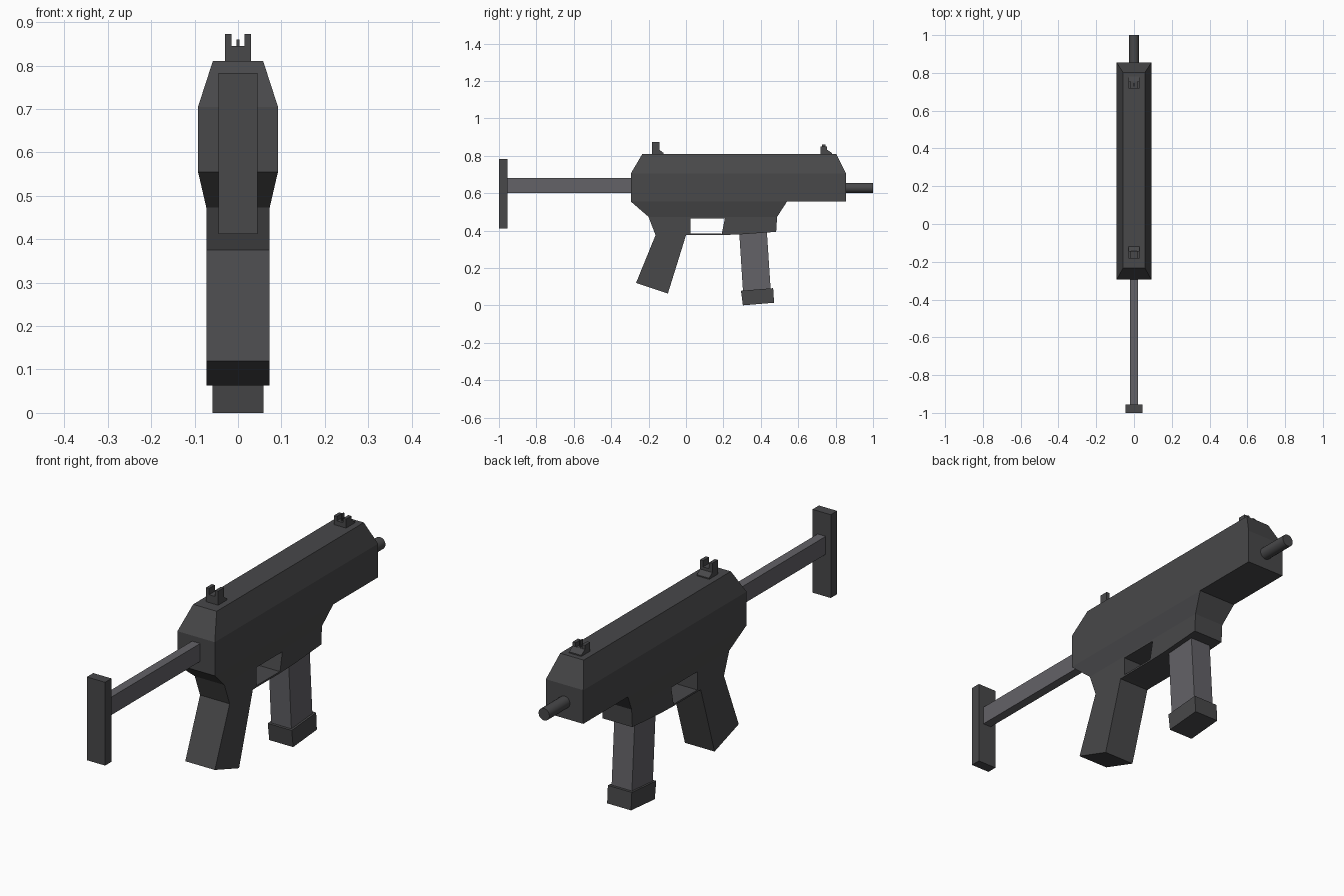
import bpy, bmesh, math

if "Cube" in bpy.data.objects:
    bpy.data.objects.remove(bpy.data.objects["Cube"])


def material(name, rgb):
    m = bpy.data.materials.new(name)
    m.diffuse_color = (*rgb, 1)
    m.use_nodes = True
    m.node_tree.nodes["Principled BSDF"].inputs["Base Color"].default_value = m.diffuse_color
    return m


DARK = material("dark_polymer", (0.065, 0.065, 0.068))
STEEL = material("grey_steel", (0.125, 0.122, 0.135))


def finish(name, bm, mat):
    bmesh.ops.recalc_face_normals(bm, faces=bm.faces)
    mesh = bpy.data.meshes.new(name)
    bm.to_mesh(mesh)
    bm.free()
    mesh.materials.append(mat)
    ob = bpy.data.objects.new(name, mesh)
    bpy.context.collection.objects.link(ob)
    return ob


def prism(name, profile, x0, x1, mat=DARK):
    """Extrude a (y, z) side profile from x0 to x1."""
    bm = bmesh.new()
    face = bm.faces.new([bm.verts.new((x0, y, z)) for y, z in profile])
    ext = bmesh.ops.extrude_face_region(bm, geom=[face])["geom"]
    moved = [v for v in ext if isinstance(v, bmesh.types.BMVert)]
    bmesh.ops.translate(bm, verts=moved, vec=(x1 - x0, 0, 0))
    return finish(name, bm, mat)


def box(name, x0, x1, y0, y1, z0, z1, mat=DARK):
    return prism(name, [(y0, z0), (y1, z0), (y1, z1), (y0, z1)], x0, x1, mat)


def loft(name, sections, mat=DARK):
    """Join stacked rectangles given as (z, half width, y back, y front)."""
    bm = bmesh.new()
    rings = [[bm.verts.new(p) for p in ((-w, a, z), (w, a, z), (w, b, z), (-w, b, z))]
             for z, w, a, b in sections]
    for lo, hi in zip(rings, rings[1:]):
        for i in range(4):
            j = (i + 1) % 4
            bm.faces.new((lo[i], lo[j], hi[j], hi[i]))
    bm.faces.new(rings[0])
    bm.faces.new(rings[-1])
    return finish(name, bm, mat)


# Receiver: chamfered upper shell and the narrowing belly beneath it
loft("receiver", [(0.555, 0.092, -0.295, 0.855), (0.705, 0.092, -0.295, 0.855),
                  (0.81, 0.058, -0.233, 0.803)])
loft("receiver_belly", [(0.473, 0.073, -0.20, 0.487), (0.555, 0.092, -0.295, 0.54)])

# Lower frame with raked grip, trigger opening and magazine well
prism("grip_frame", [(-0.20, 0.473), (-0.163, 0.375), (-0.267, 0.12), (-0.097, 0.063),
                     (0.0, 0.375), (0.025, 0.376), (0.025, 0.465), (0.208, 0.465),
                     (0.19, 0.376), (0.285, 0.379), (0.482, 0.393), (0.487, 0.473)],
      -0.073, 0.073)
box("trigger_guard", -0.073, 0.073, 0.025, 0.19, 0.376, 0.384)

# Magazine and its wider floor plate
prism("magazine", [(0.284, 0.40), (0.432, 0.40), (0.453, 0.08), (0.305, 0.07)],
      -0.05, 0.05, STEEL)
prism("magazine_base", [(0.294, 0.078), (0.466, 0.092), (0.471, 0.014), (0.304, 0.0)],
      -0.059, 0.059)

# Stock rod and shoulder pad
box("stock_rod", -0.02, 0.02, -0.96, -0.29, 0.60, 0.68, STEEL)
box("shoulder_pad", -0.045, 0.045, -1.0, -0.955, 0.412, 0.783)

# Barrel
bpy.ops.mesh.primitive_cylinder_add(vertices=16, radius=0.027, depth=0.16,
                                    location=(0, 0.92, 0.628),
                                    rotation=(math.pi / 2, 0, 0))
barrel = bpy.context.object
barrel.name = "barrel"
barrel.data.materials.append(DARK)
bpy.ops.object.shade_smooth_by_angle()

# Sights: sloped base with a pair of ears
for name, y, depth, low, top in (("rear_sight", -0.182, 0.04, 0.845, 0.873),
                                 ("front_sight", 0.718, 0.037, 0.83, 0.85)):
    prism(name + "_base", [(y, 0.808), (y + 0.062, 0.808), (y + 0.062, 0.815),
                           (y + depth, 0.832), (y + depth, low), (y, low)],
          -0.03, 0.03)
    for s in (-1, 1):
        box(name + "_ear", s * 0.015, s * 0.03, y, y + depth, low - 0.002, top)
box("front_sight_post", -0.003, 0.003, 0.728, 0.746, 0.825, 0.86)
